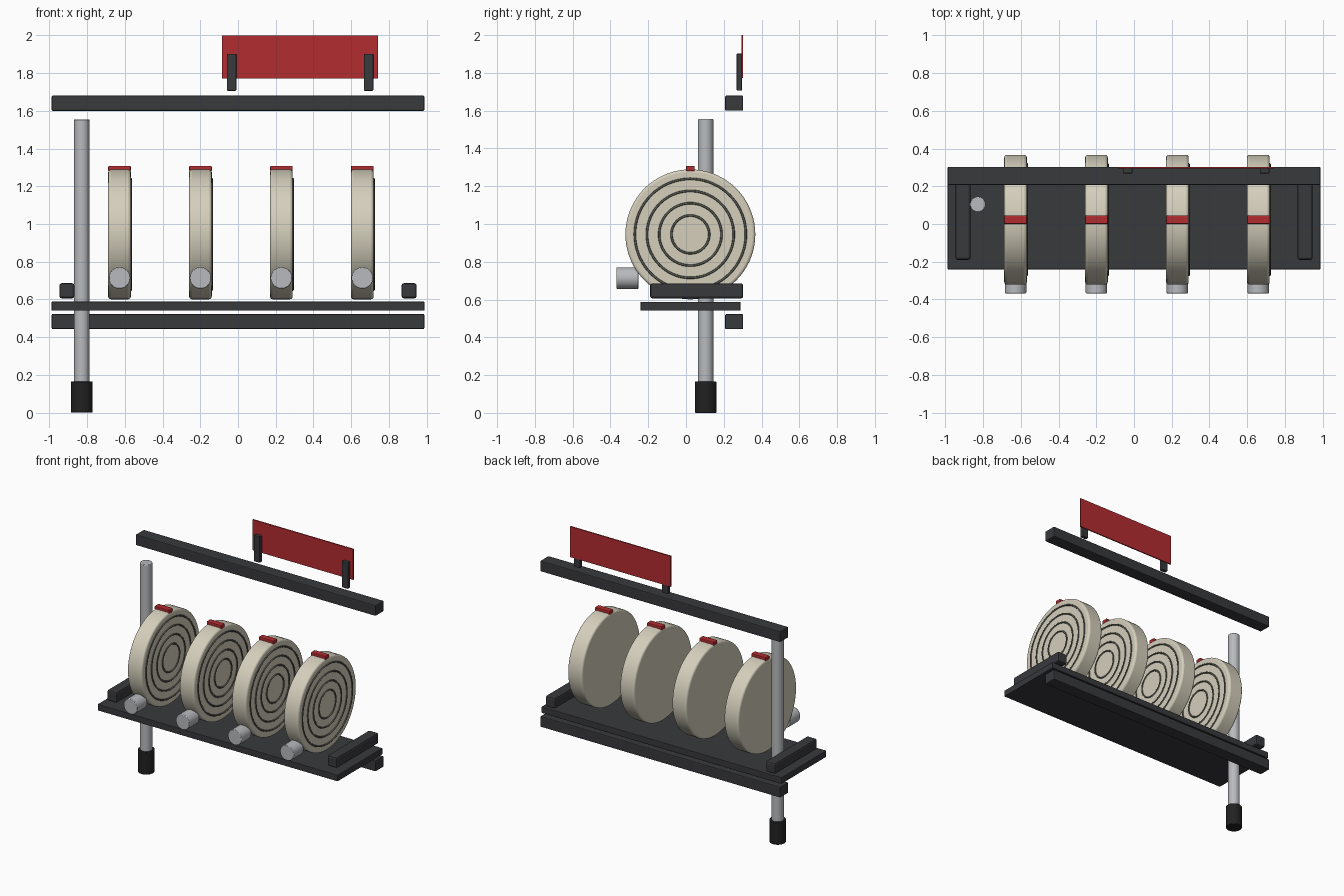
import bpy
from math import pi, radians

if "Cube" in bpy.data.objects:
    bpy.data.objects.remove(bpy.data.objects["Cube"])


def mat(name, r, g, b):
    m = bpy.data.materials.new(name)
    m.diffuse_color = (r, g, b, 1)
    m.use_nodes = True
    m.node_tree.nodes["Principled BSDF"].inputs["Base Color"].default_value = m.diffuse_color
    return m


DARK = mat("charcoal", 0.04, 0.041, 0.046)
BLACK = mat("black_rubber", 0.015, 0.015, 0.016)
RED = mat("red", 0.45, 0.025, 0.03)
CREAM = mat("cream", 0.66, 0.62, 0.5)
GROOVE = mat("ring_grey", 0.1, 0.1, 0.085)
METAL = mat("steel", 0.48, 0.49, 0.51)


def finish(ob, name, m, bevel, segments=2):
    ob.name = name
    ob.data.materials.append(m)
    if bevel:
        mod = ob.modifiers.new("soft_edges", 'BEVEL')
        mod.width = bevel
        mod.segments = segments
        mod.limit_method = 'ANGLE'
        mod.angle_limit = radians(40)
    return ob


def box(name, x, y, z, m, bevel=0.006):
    """Box from (min, max) ranges."""
    r = (x, y, z)
    bpy.ops.mesh.primitive_cube_add(size=1, location=[(a + b) / 2 for a, b in r])
    ob = bpy.context.object
    ob.scale = [b - a for a, b in r]
    bpy.ops.object.transform_apply(location=False, rotation=False, scale=True)
    return finish(ob, name, m, bevel)


def cyl(name, loc, radius, depth, m, rot=(0, 0, 0), bevel=0.004, sides=48, segments=2):
    bpy.ops.mesh.primitive_cylinder_add(vertices=sides, radius=radius, depth=depth,
                                        location=loc, rotation=rot)
    ob = bpy.context.object
    bpy.ops.object.shade_smooth_by_angle(angle=radians(35))
    return finish(ob, name, m, bevel, segments)


# Long horizontal beams and shelf
W = (-0.988, 0.988)
box("top_beam", W, (0.207, 0.303), (1.60, 1.68), DARK)
box("lower_beam", W, (0.207, 0.303), (0.443, 0.523), DARK)
box("shelf", W, (-0.24, 0.288), (0.541, 0.588), DARK, 0.003)

# Side rails on the shelf
for side, sx in (("left", -0.907), ("right", 0.907)):
    box(side + "_rail", (sx - 0.04, sx + 0.04), (-0.19, 0.303), (0.606, 0.686), DARK, 0.012)

# Post with rubber foot
cyl("post", (-0.828, 0.104, 0.825), 0.041, 1.46, METAL)
cyl("post_foot", (-0.828, 0.104, 0.083), 0.057, 0.166, BLACK)

# Drums with raised rings, red tab and front knob
for i in range(4):
    x = -0.628 + i * 0.429
    n = str(i + 1)
    cyl("drum_" + n, (x, 0.023, 0.945), 0.344, 0.12, CREAM, (0, pi / 2, 0), 0.014, 72, 3)
    for j, r in enumerate((0.1, 0.165, 0.23, 0.294)):
        bpy.ops.mesh.primitive_torus_add(major_radius=r, minor_radius=0.006,
                                         major_segments=72, minor_segments=8,
                                         location=(x + 0.06, 0.023, 0.945),
                                         rotation=(0, pi / 2, 0))
        bpy.ops.object.shade_smooth()
        finish(bpy.context.object, f"drum_ring_{n}_{j + 1}", GROOVE, 0)
    box("drum_tab_" + n, (x - 0.06, x + 0.06), (0.0, 0.046), (1.28, 1.308), RED, 0.005)
    cyl("knob_" + n, (x, -0.309, 0.714), 0.057, 0.117, METAL, (pi / 2, 0, 0))

# Sign panel on two brackets
box("sign_panel", (-0.085, 0.742), (0.293, 0.302), (1.772, 2.0), RED, 0)
for side, sx in (("left", -0.034), ("right", 0.692)):
    box(side + "_sign_bracket", (sx - 0.025, sx + 0.025), (0.268, 0.296), (1.706, 1.902), DARK, 0.004)
